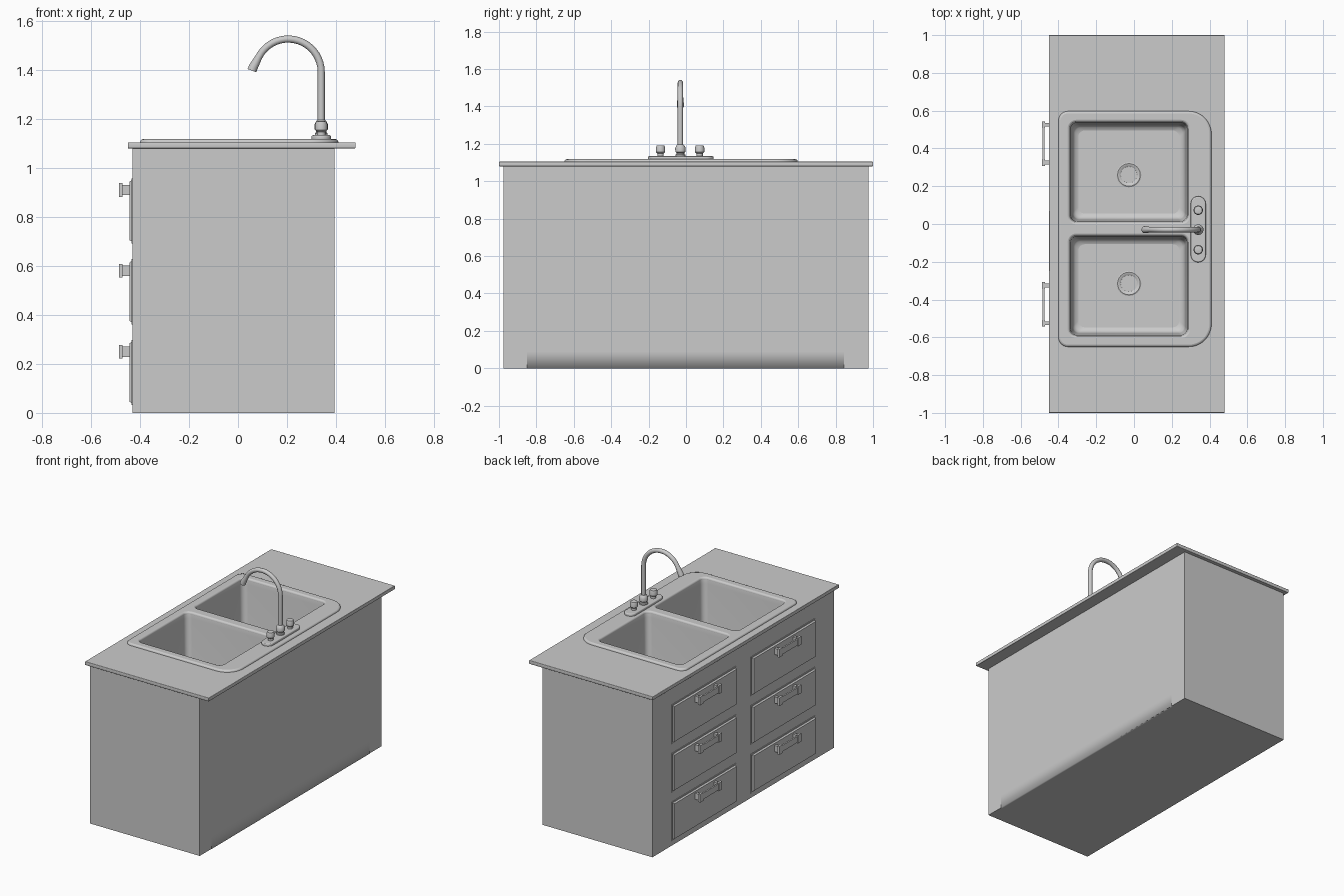
import bpy, bmesh, math
from mathutils import Vector

if "Cube" in bpy.data.objects:
    bpy.data.objects.remove(bpy.data.objects["Cube"])

grey = bpy.data.materials.new("plain grey")
grey.diffuse_color = (0.6, 0.6, 0.6, 1)
grey.use_nodes = True
grey.node_tree.nodes["Principled BSDF"].inputs["Base Color"].default_value = grey.diffuse_color


def finish(obj, angle=None):
    obj.data.materials.append(grey)
    bpy.ops.object.select_all(action='DESELECT')
    obj.select_set(True)
    bpy.context.view_layer.objects.active = obj
    if obj.type == 'CURVE':
        bpy.ops.object.convert(target='MESH')
        obj = bpy.context.object
    if angle:
        bpy.ops.object.shade_smooth_by_angle(angle=math.radians(angle))
    return obj


def from_bmesh(name, bm, angle=None, recalc=True):
    if recalc:
        bmesh.ops.recalc_face_normals(bm, faces=bm.faces[:])
    me = bpy.data.meshes.new(name)
    bm.to_mesh(me)
    bm.free()
    obj = bpy.data.objects.new(name, me)
    bpy.context.collection.objects.link(obj)
    return finish(obj, angle)


def add_box(bm, x0, x1, y0, y1, z0, z1):
    verts = bmesh.ops.create_cube(bm, size=1)['verts']
    for v in verts:
        v.co = Vector((x0 if v.co.x < 0 else x1, y0 if v.co.y < 0 else y1,
                       z0 if v.co.z < 0 else z1))
    return verts


def rounded_rect(x0, x1, y0, y1, r_left, r_right, n=8):
    pts = []
    for cx, cy, r, a0 in ((x1 - r_right, y1 - r_right, r_right, 0), (x0 + r_left, y1 - r_left, r_left, 90),
                          (x0 + r_left, y0 + r_left, r_left, 180), (x1 - r_right, y0 + r_right, r_right, 270)):
        for i in range(n + 1):
            a = math.radians(a0 + 90 * i / n)
            pts.append((cx + r * math.cos(a), cy + r * math.sin(a)))
    return pts


def plate(name, outlines, z0, z1, bevel):
    """Flat plate with holes and rounded edges."""
    cu = bpy.data.curves.new(name, 'CURVE')
    cu.dimensions = '2D'
    cu.fill_mode = 'BOTH'
    cu.extrude = (z1 - z0) / 2 - bevel
    cu.bevel_depth = bevel
    cu.bevel_resolution = 2
    cu.offset = -bevel
    for k, pts in enumerate(outlines):
        sp = cu.splines.new('POLY')
        sp.points.add(len(pts) - 1)
        for p, (x, y) in zip(sp.points, pts if k == 0 else pts[::-1]):
            p.co = (x, y, 0, 1)
        sp.use_cyclic_u = True
    obj = bpy.data.objects.new(name, cu)
    bpy.context.collection.objects.link(obj)
    obj.location.z = (z0 + z1) / 2
    return finish(obj, 40)


def lathe(name, profile, x, y, n=24):
    """Turned part from (radius, height) pairs."""
    bm = bmesh.new()
    rings = [[bm.verts.new((x + r * math.cos(2 * math.pi * i / n), y + r * math.sin(2 * math.pi * i / n), z))
              for i in range(n)] for r, z in profile]
    for a, b in zip(rings, rings[1:]):
        for i in range(n):
            bm.faces.new((a[i], a[(i + 1) % n], b[(i + 1) % n], b[i]))
    bm.faces.new(rings[0][::-1])
    bm.faces.new(rings[-1])
    return from_bmesh(name, bm, 35)


# cabinet, open under the worktop so the bowls hang inside
bm = bmesh.new()
add_box(bm, -0.43, 0.395, -0.975, 0.975, 0, 1.082)
bmesh.ops.delete(bm, geom=[f for f in bm.faces if f.normal.z > 0.5], context='FACES')
from_bmesh("cabinet", bm, recalc=False)

# rounded-under kick strip along the back
bm = bmesh.new()
add_box(bm, 0.38, 0.397, -0.85, 0.845, 0, 0.09)
bmesh.ops.delete(bm, geom=[f for f in bm.faces if f.normal.z > 0.5 or f.normal.x < -0.5 or abs(f.normal.y) > 0.5],
                 context='FACES')
for f in bm.faces:
    f.smooth = True
from_bmesh("kick_strip", bm, recalc=False)

# worktop and sink rim
bowls = ((-0.34, 0.285, 0.01, 0.54), (-0.34, 0.285, -0.592, -0.062))
plate("worktop", [[(0.48, -1), (0.48, 1), (-0.45, 1), (-0.45, -1)],
                  rounded_rect(-0.36, 0.30, -0.61, 0.56, 0.04, 0.04)], 1.08, 1.105, 0.004)
plate("sink_rim", [rounded_rect(-0.40, 0.41, -0.65, 0.597, 0.05, 0.12, 12)]
      + [rounded_rect(*b, 0.035, 0.035) for b in bowls], 1.09, 1.118, 0.012)

# bowls with drains
FLOOR = 0.78
for side, (x0, x1, y0, y1) in zip(("rear", "near"), bowls):
    bm = bmesh.new()
    prev = None
    for inset, z in ((0, 1.104), (0.004, 1.08), (0.014, FLOOR + 0.04), (0.018, FLOOR + 0.02),
                     (0.028, FLOOR + 0.006), (0.045, FLOOR)):
        ring = [bm.verts.new((x, y, z)) for x, y in
                rounded_rect(x0 + inset, x1 - inset, y0 + inset, y1 - inset, 0.035, 0.035)]
        if prev:
            for i in range(len(ring)):
                j = (i + 1) % len(ring)
                bm.faces.new((prev[j], prev[i], ring[i], ring[j]))
        prev = ring
    bm.faces.new(prev)
    from_bmesh(side + "_bowl", bm, 40, recalc=False)
    cx, cy = -0.027, (y0 + y1) / 2 - 0.015 if side == "rear" else (y0 + y1) / 2 + 0.012
    lathe(side + "_drain", [(0.066, FLOOR - 0.01), (0.066, FLOOR + 0.005), (0.06, FLOOR + 0.008),
                            (0.051, FLOOR + 0.006), (0.044, FLOOR + 0.001)], cx, cy)
    bm = bmesh.new()
    for k in range(3):
        verts = add_box(bm, -0.036, 0.036, -0.004, 0.004, FLOOR, FLOOR + 0.005)
        a = math.pi * k / 3
        for v in verts:
            x, y = v.co.x, v.co.y
            v.co.x = cx + x * math.cos(a) - y * math.sin(a)
            v.co.y = cy + x * math.sin(a) + y * math.cos(a)
    from_bmesh(side + "_strainer", bm)

# tap: base plate, body, swan-neck spout and two knobs
TX, TY = 0.34, -0.03
plate("tap_base", [rounded_rect(TX - 0.04, TX + 0.04, -0.203, 0.147, 0.0399, 0.0399)], 1.11, 1.134, 0.006)
lathe("tap_body", [(0.026, 1.13), (0.026, 1.142), (0.021, 1.146), (0.021, 1.152), (0.027, 1.157),
                   (0.028, 1.178), (0.022, 1.19), (0.016, 1.197)], TX, TY)
cu = bpy.data.curves.new("spout", 'CURVE')
cu.dimensions = '3D'
cu.bevel_depth = 0.0145
cu.bevel_resolution = 4
cu.use_fill_caps = True
path = [(TX, 1.18), (TX, 1.3)]
path += [(0.205 + 0.135 * math.cos(math.radians(a)), 1.392 + 0.135 * math.sin(math.radians(a)))
         for a in range(0, 159, 8)]
path += [(0.062, 1.412), (0.057, 1.398)]
sp = cu.splines.new('POLY')
sp.points.add(len(path) - 1)
for i, (p, (x, z)) in enumerate(zip(sp.points, path)):
    p.co = (x, TY, z, 1)
    p.radius = 1.3 if i >= len(path) - 2 else 1
obj = bpy.data.objects.new("spout", cu)
bpy.context.collection.objects.link(obj)
finish(obj, 45)
for side, y in (("rear", 0.073), ("near", -0.136)):
    lathe(side + "_knob", [(0.017, 1.13), (0.017, 1.148), (0.025, 1.156), (0.025, 1.178),
                           (0.021, 1.19), (0.012, 1.192)], TX, y)

# six drawers with handles on the -x side
for col, yc in (("rear", 0.425), ("near", -0.425)):
    for row, zc in (("lower", 0.165), ("middle", 0.495), ("upper", 0.825)):
        bm = bmesh.new()
        add_box(bm, -0.444, -0.42, yc - 0.345, yc + 0.345, zc - 0.133, zc + 0.133)
        for v in bm.verts:                       # chamfer towards the front
            if v.co.x < -0.43:
                v.co.y += math.copysign(0.014, yc - v.co.y)
                v.co.z += math.copysign(0.014, zc - v.co.z)
        add_box(bm, -0.434, -0.42, yc - 0.345, yc + 0.345, zc - 0.133, zc + 0.133)
        from_bmesh(f"{col}_{row}_drawer", bm)
        bm = bmesh.new()
        hz = zc + 0.085
        add_box(bm, -0.484, -0.474, yc - 0.105, yc + 0.105, hz - 0.021, hz + 0.021)
        for s in (-1, 1):
            ya = yc + s * 0.1
            add_box(bm, -0.487, -0.472, ya - 0.018, ya + 0.018, hz - 0.028, hz + 0.028)
            add_box(bm, -0.473, -0.44, ya - 0.01, ya + 0.01, hz - 0.021, hz + 0.021)
        from_bmesh(f"{col}_{row}_handle", bm)
